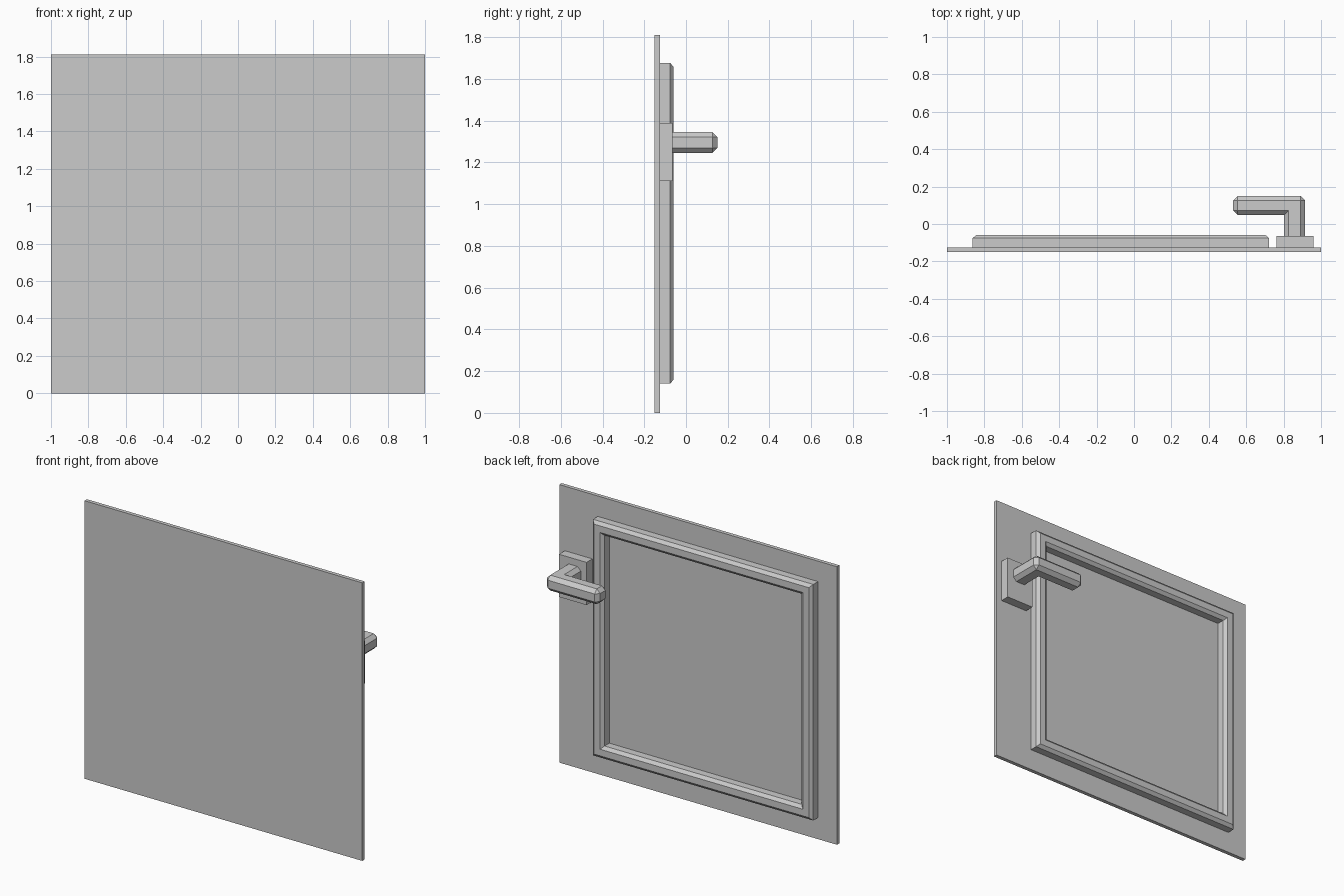
import bpy, bmesh

if "Cube" in bpy.data.objects:
    bpy.data.objects.remove(bpy.data.objects["Cube"])


def finish(name, bm):
    bmesh.ops.recalc_face_normals(bm, faces=bm.faces[:])
    mesh = bpy.data.meshes.new(name)
    bm.to_mesh(mesh)
    bm.free()
    obj = bpy.data.objects.new(name, mesh)
    bpy.context.collection.objects.link(obj)
    return obj


def box(name, x0, x1, y0, y1, z0, z1):
    bm = bmesh.new()
    bmesh.ops.create_cube(bm, size=1)
    for v in bm.verts:
        v.co = (x1 if v.co.x > 0 else x0,
                y1 if v.co.y > 0 else y0,
                z1 if v.co.z > 0 else z0)
    return finish(name, bm)


def frame(name, x0, x1, z0, z1, profile):
    # mitred rectangular moulding; profile points are (inset, y)
    bm = bmesh.new()
    rings = []
    for i, y in profile:
        rings.append([bm.verts.new(p) for p in (
            (x0 + i, y, z0 + i), (x1 - i, y, z0 + i),
            (x1 - i, y, z1 - i), (x0 + i, y, z1 - i))])
    n = len(rings)
    for r in range(n):
        a, b = rings[r], rings[(r + 1) % n]
        for k in range(4):
            m = (k + 1) % 4
            bm.faces.new((a[k], a[m], b[m], b[k]))
    return finish(name, bm)


def lever(name, outline, inner, base_y, z0, z1, chamfer):
    # L-shaped prism with every edge chamfered except the inner corner and base
    bm = bmesh.new()
    face = bm.faces.new([bm.verts.new((x, y, z0)) for x, y in outline])
    ext = bmesh.ops.extrude_face_region(bm, geom=[face])
    for v in ext["geom"]:
        if isinstance(v, bmesh.types.BMVert):
            v.co.z = z1
    bmesh.ops.recalc_face_normals(bm, faces=bm.faces[:])

    def keep_sharp(e):
        at_base = all(abs(v.co.y - base_y) < 1e-4 for v in e.verts)
        at_inner = all(abs(v.co.x - inner[0]) < 1e-4 and
                       abs(v.co.y - inner[1]) < 1e-4 for v in e.verts)
        return at_base or at_inner

    bmesh.ops.bevel(bm, geom=[e for e in bm.edges if not keep_sharp(e)],
                    offset=chamfer, offset_type='OFFSET', segments=1,
                    affect='EDGES', clamp_overlap=True)
    return finish(name, bm)


# Flat door panel
box("door_panel", -1, 1, -0.15, -0.125, 0, 1.81)

# Raised chamfered moulding on the inner side
frame("inner_frame", -0.863, 0.723, 0.14, 1.677,
      [(0, -0.126), (0, -0.076), (0.02, -0.059),
       (0.063, -0.059), (0.083, -0.076), (0.083, -0.126)])

# Handle mounting plate
box("handle_plate", 0.762, 0.96, -0.126, -0.065, 1.112, 1.39)

# Handle lever
lever("handle_lever",
      [(0.803, -0.067), (0.914, -0.067), (0.914, 0.15),
       (0.53, 0.15), (0.53, 0.048), (0.803, 0.048)],
      (0.803, 0.048), -0.067, 1.246, 1.346, 0.024)
